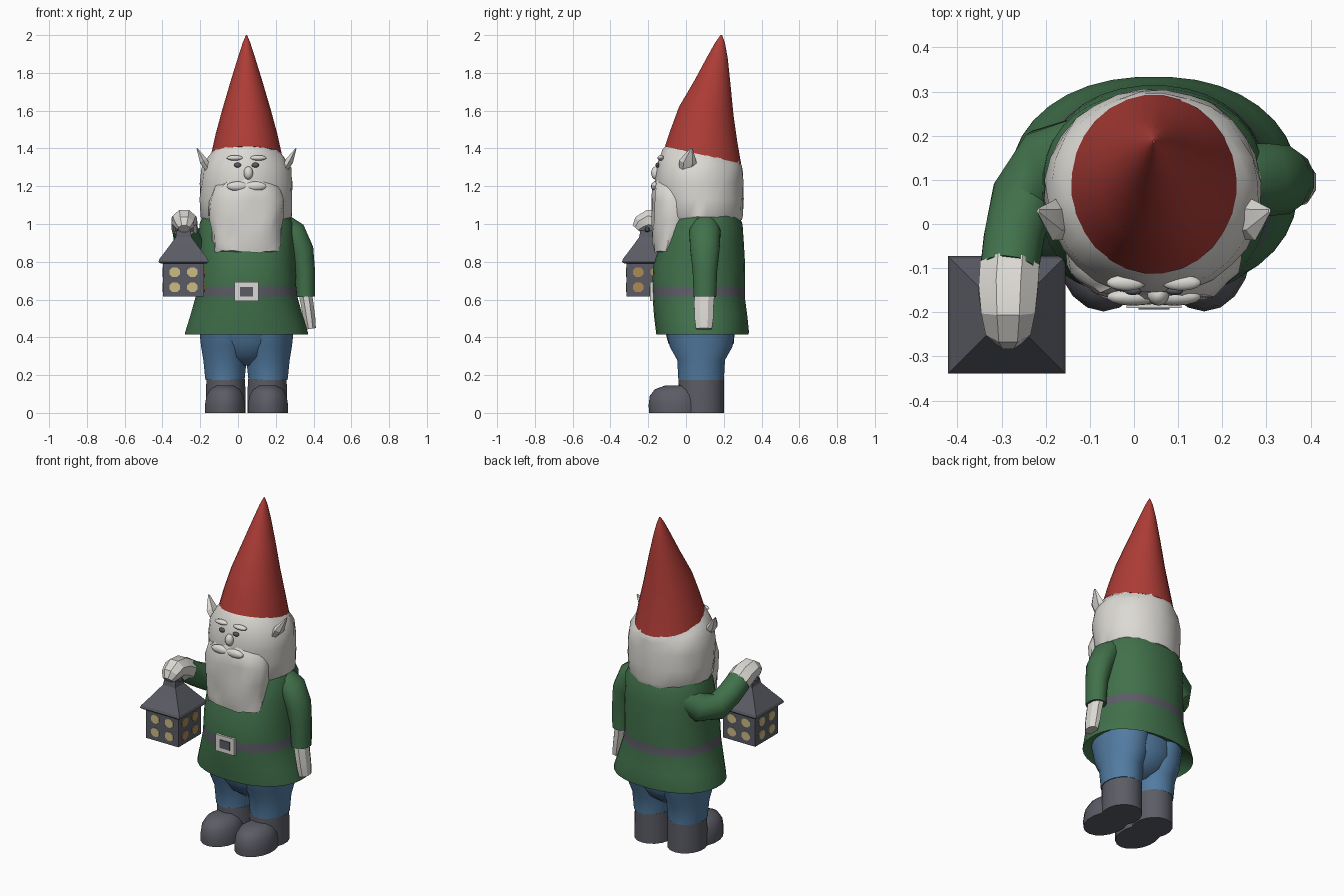
import bpy, bmesh, math, random
from mathutils import Vector

random.seed(4)
cube = bpy.data.objects.get("Cube")
if cube:
    bpy.data.objects.remove(cube, do_unlink=True)


def material(name, r, g, b):
    mat = bpy.data.materials.new(name)
    mat.use_nodes = True
    mat.diffuse_color = (r, g, b, 1)
    mat.node_tree.nodes["Principled BSDF"].inputs["Base Color"].default_value = (r, g, b, 1)
    return mat


red = material("hat red", .42, .045, .037)
green = material("coat green", .053, .165, .07)
blue = material("trouser blue", .085, .2, .36)
grey = material("dark grey", .105, .108, .13)
white = material("off white", .72, .7, .66)
yellow = material("window yellow", .6, .5, .23)
amber = material("window amber", .42, .26, .09)

MID = .045  # body centre line


def finish(name, bm, mat, angle=40):
    bmesh.ops.recalc_face_normals(bm, faces=bm.faces)
    mesh = bpy.data.meshes.new(name)
    bm.to_mesh(mesh)
    bm.free()
    obj = bpy.data.objects.new(name, mesh)
    bpy.context.collection.objects.link(obj)
    mesh.materials.append(mat)
    bpy.ops.object.select_all(action="DESELECT")
    obj.select_set(True)
    bpy.context.view_layer.objects.active = obj
    bpy.ops.object.shade_smooth_by_angle(angle=math.radians(angle))
    return obj


def skin(name, loops, mat, angle=40):
    """Bridge loops of points into a capped surface."""
    bm = bmesh.new()
    rings = [[bm.verts.new(p) for p in loop] for loop in loops]
    for low, high in zip(rings, rings[1:]):
        for i in range(len(low)):
            j = (i + 1) % len(low)
            bm.faces.new((low[i], low[j], high[j], high[i]))
    bm.faces.new(rings[0][::-1])
    bm.faces.new(rings[-1])
    return finish(name, bm, mat, angle)


def loft(name, rings, mat, cx=MID, sides=28, power=2.0, rough=0.0, angle=40):
    """Stack of upright ovals: z, centre y, x radius, y radius, optional slope."""
    loops = []
    for z, cy, rx, ry, *slope in rings:
        loop = []
        for i in range(sides):
            a = math.tau * (i + .5) / sides
            c, s = math.cos(a), math.sin(a)
            x = rx * math.copysign(abs(c) ** (2 / power), c)
            y = ry * math.copysign(abs(s) ** (2 / power), s)
            noise = Vector([random.uniform(-rough, rough) for _ in range(3)])
            loop.append(Vector((cx + x, cy + y, z + y * (slope[0] if slope else 0))) + noise)
        loops.append(loop)
    return skin(name, loops, mat, angle)


def tube(name, path, mat, up, sides=12, flat=1.0, angle=40):
    """Limb through points (x, y, z, radius); flat scales it across up."""
    points = [Vector(p[:3]) for p in path]
    loops = []
    for k, p in enumerate(points):
        t = (points[min(k + 1, len(points) - 1)] - points[max(k - 1, 0)]).normalized()
        u = t.cross(Vector(up)).normalized()
        v = u.cross(t)
        r = path[k][3]
        loops.append([p + r * (flat * math.cos(a) * u + math.sin(a) * v)
                      for a in (math.tau * (i + .5) / sides for i in range(sides))])
    return skin(name, loops, mat, angle)


def ball(name, centre, size, mat):
    bm = bmesh.new()
    bmesh.ops.create_uvsphere(bm, u_segments=14, v_segments=8, radius=1)
    bmesh.ops.scale(bm, vec=size, verts=bm.verts)
    bmesh.ops.translate(bm, vec=centre, verts=bm.verts)
    return finish(name, bm, mat)


def box(name, centre, size, mat):
    bm = bmesh.new()
    bmesh.ops.create_cube(bm, size=1)
    bmesh.ops.scale(bm, vec=size, verts=bm.verts)
    bmesh.ops.translate(bm, vec=centre, verts=bm.verts)
    return finish(name, bm, mat)


# Boots and trouser legs
for side, label in ((-1, "right"), (1, "left")):
    cx = MID + side * .11
    loft(label + "_boot_shaft", [(0, .08, .107, .12), (.06, .08, .107, .12),
                                 (.18, .08, .104, .121)], grey, cx, 18)
    loft(label + "_boot_toe", [(0, -.05, .108, .145), (.04, -.05, .108, .148),
                               (.09, -.05, .1, .142), (.125, -.05, .08, .115),
                               (.145, -.04, .045, .07)], grey, cx + side * .004, 18)
    loft(label + "_trouser_leg", [(.175, .08, .105, .122), (.28, .08, .116, .128),
                                  (.35, .08, .128, .168), (.46, .075, .14, .19)],
         blue, cx + side * .004, 20)
loft("trouser_seat", [(.25, .08, .08, .06), (.3, .08, .15, .13),
                      (.37, .08, .21, .175), (.46, .07, .24, .19)], blue)

# Coat, with the belt band coloured by height
coat = loft("coat", [(.47, .08, .22, .18), (.45, .085, .3, .215), (.415, .087, .327, .245),
                     (.43, .087, .325, .247), (.51, .078, .3, .248), (.615, .067, .27, .245),
                     (.67, .066, .264, .246), (.78, .07, .26, .244), (.9, .085, .255, .222),
                     (1.0, .095, .25, .205), (1.06, .095, .225, .18)],
            green, sides=36, power=2.2)
coat.data.materials.append(grey)
for face in coat.data.polygons:
    if .615 < face.center.z < .67:
        face.material_index = 1
box("buckle_frame", (MID, -.179, .642), (.125, .022, .1), white)
box("buckle_centre", (MID, -.19, .642), (.07, .008, .05), grey)

# Head, beard and face
loft("head_hair", [(1.02, .09, .225, .208), (1.04, .085, .24, .218), (1.13, .078, .246, .228),
                   (1.22, .07, .245, .234), (1.3, .074, .236, .225, -.05),
                   (1.35, .085, .205, .208, -.2), (1.375, .09, .18, .195, -.225)],
     white, rough=.005)
loft("beard", [(.855, -.09, .165, .075), (.9, -.088, .178, .085), (.96, -.08, .187, .095),
               (1.02, -.07, .197, .11), (1.12, -.055, .2, .125), (1.2, -.05, .175, .125),
               (1.26, -.06, .09, .08)], white, sides=24, power=2.3, rough=.008)
ball("nose", (MID + .01, -.16, 1.27), (.025, .025, .035), white)
for side, label in ((-1, "right"), (1, "left")):
    x = MID + side * .047
    ball(label + "_eye", (x, -.151, 1.312), (.02, .01, .013), grey)
    ball(label + "_eyebrow", (x + side * .015, -.133, 1.35), (.045, .018, .014), white)
    ball(label + "_moustache", (x, -.165, 1.2), (.06, .02, .025), white)
    tube(label + "_ear", [(MID + side * .19, 0, 1.27, .035), (MID + side * .225, .01, 1.33, .048),
                          (MID + side * .262, .03, 1.4, .006)],
         white, (0, 1, 0), sides=6, flat=.5, angle=20)

# Pointed hat leaning to the back
loft("hat", [(1.365, .09, .188, .203, -.225), (1.47, .095, .165, .177, -.18),
             (1.6, .107, .13, .145, -.14), (1.75, .14, .086, .096, -.1),
             (1.88, .165, .046, .056, 0), (1.96, .18, .02, .026, 0),
             (2.0, .187, .003, .004, 0)], red)

# Hanging left arm
tube("left_sleeve", [(.22, .1, 1.02, .06), (.29, .1, .955, .085), (.335, .1, .86, .08),
                     (.353, .1, .75, .067), (.357, .1, .615, .062)], green, (0, 1, 0), flat=.85)
tube("left_hand", [(.357, .098, .63, .058), (.367, .095, .57, .056), (.377, .095, .5, .054),
                   (.385, .095, .445, .046)], white, (0, 1, 0), sides=8, flat=.65, angle=25)

# Raised right arm
tube("right_sleeve", [(-.1, .17, .95, .08), (-.19, .14, .89, .085), (-.25, .06, .88, .076),
                      (-.272, -.03, .93, .07), (-.283, -.11, .985, .068)], green, (0, 0, 1))
tube("right_hand", [(-.282, -.1, .98, .066), (-.285, -.15, 1.01, .066), (-.285, -.2, 1.02, .06),
                    (-.285, -.24, 1.0, .05), (-.285, -.262, .975, .03)],
     white, (0, 0, 1), sides=8, flat=1.1, angle=25)

# Lantern
LX, LY, HALF = -.288, -.206, .109
box("lantern_box", (LX, LY, .705), (2 * HALF, 2 * HALF, .18), grey)
root = math.sqrt(2)
loft("lantern_roof", [(z, LY, r * root, r * root) for z, r in
                      ((.79, .12), (.8, .133), (.815, .128), (.875, .082),
                       (.93, .042), (.965, .036))], grey, LX, sides=4, angle=15)
tube("lantern_handle", [(LX + .045 * math.cos(a), LY, .96 + .05 * math.sin(a), .012)
                        for a in (math.pi * i / 8 for i in range(9))], grey, (0, 1, 0), sides=6)

# Four round panes on each lantern side
for turn, label in enumerate(("front", "left", "back", "right")):
    a = turn * math.pi / 2
    out = Vector((math.sin(a), -math.cos(a), 0))
    along = Vector((math.cos(a), math.sin(a), 0))
    for u in (-1, 1):
        for v in (-1, 1):
            centre = Vector((LX, LY, .705 + v * .04)) + along * u * .047
            loops = [[centre + out * (HALF + d) + along * .03 * math.cos(t)
                      + Vector((0, 0, .028 * math.sin(t)))
                      for t in (math.tau * (i + .5) / 8 for i in range(8))]
                     for d in (-.002, .003)]
            skin(label + "_lantern_pane", loops, amber if label == "left" else yellow)
